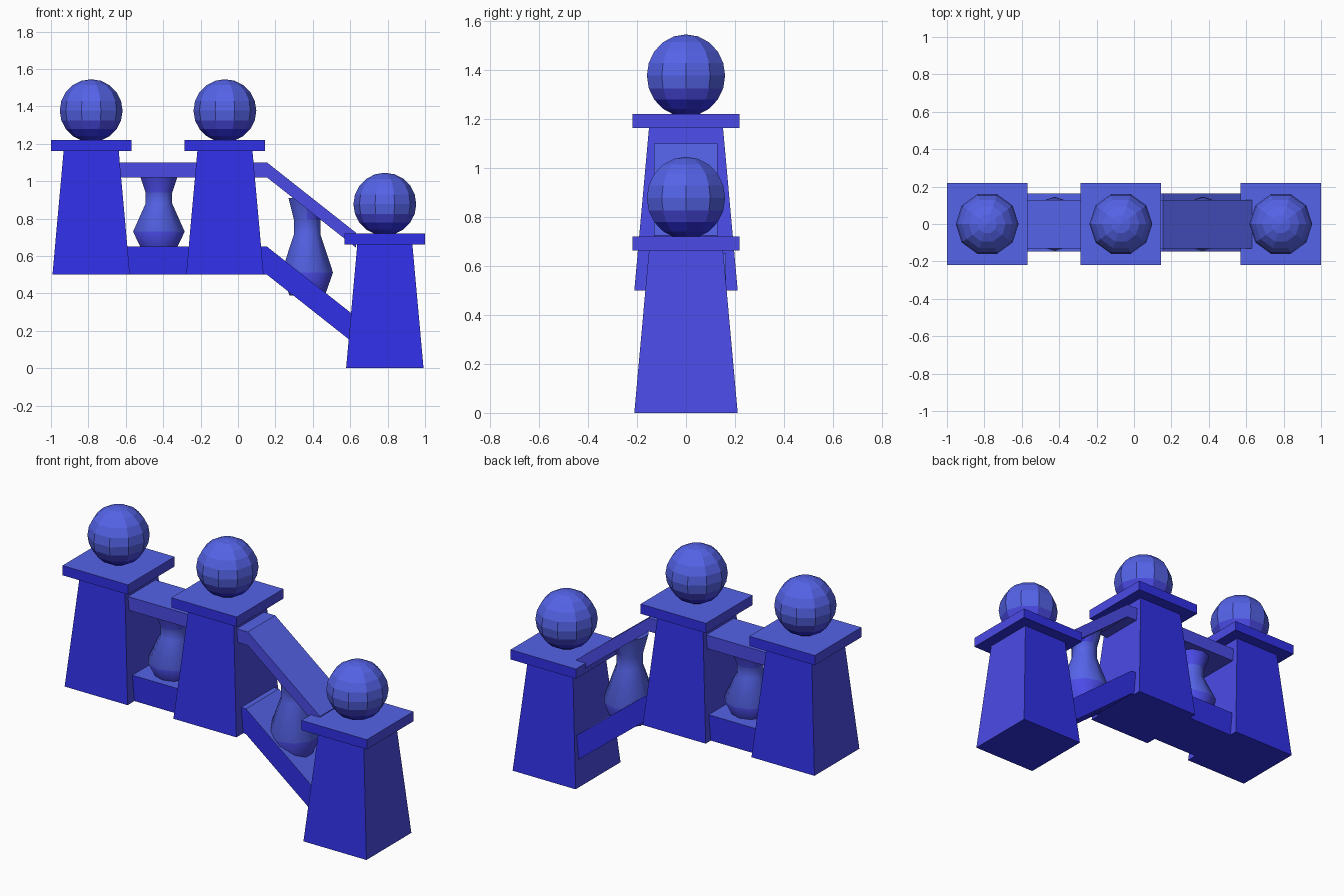
import bpy, bmesh, math
from mathutils import Matrix

if "Cube" in bpy.data.objects:
    bpy.data.objects.remove(bpy.data.objects["Cube"])


def make_mat(name, rgb):
    m = bpy.data.materials.new(name)
    m.diffuse_color = (*rgb, 1.0)
    m.use_nodes = True
    m.node_tree.nodes["Principled BSDF"].inputs["Base Color"].default_value = m.diffuse_color
    return m


MATS = [
    make_mat("deep_blue", (0.03, 0.03, 0.80)),     # front, back, underside
    make_mat("violet_blue", (0.07, 0.07, 0.80)),   # left and right sides
    make_mat("sky_blue", (0.09, 0.125, 0.80)),     # tops, balls, balusters
]


def by_direction(n):
    if n.z > 0.4:
        return 2
    return 1 if abs(n.x) > 0.7 else 0


def by_height(n):
    """Round parts: lighter above, deeper on the undersides."""
    if n.z > -0.3:
        return 2
    return 1 if n.z > -0.6 else 0


def finish(bm, name, rule, smooth=False):
    bmesh.ops.recalc_face_normals(bm, faces=bm.faces[:])
    bm.normal_update()
    for f in bm.faces:
        f.material_index = rule(f.normal)
        f.smooth = smooth and len(f.verts) == 4
    me = bpy.data.meshes.new(name)
    bm.to_mesh(me)
    bm.free()
    for m in MATS:
        me.materials.append(m)
    ob = bpy.data.objects.new(name, me)
    bpy.context.collection.objects.link(ob)
    return ob


def frustum(name, x, z0, z1, h0, h1):
    """Square block, half width h0 at the bottom and h1 at the top."""
    bm = bmesh.new()
    bmesh.ops.create_cube(bm, size=2)
    for v in bm.verts:
        h, z = (h1, z1) if v.co.z > 0 else (h0, z0)
        v.co = (x + v.co.x * h, v.co.y * (h + 0.004), z)
    finish(bm, name, by_direction)


def ball(name, x, z, r):
    bm = bmesh.new()
    turn = Matrix.Rotation(math.pi / 2, 4, "Z")
    bmesh.ops.create_uvsphere(bm, u_segments=10, v_segments=10, radius=r,
                              matrix=Matrix.Translation((x, 0, z)) @ turn)
    finish(bm, name, by_height)


def rail(name, z0, z1, y0, y1, rule):
    """Side outline, level then sloping down, extruded across y."""
    xs = [(-0.72, 0), (0.155, 0), (0.63, -0.375)]
    pts = [(x, z0 + d) for x, d in xs] + [(x, z1 + d) for x, d in reversed(xs)]
    bm = bmesh.new()
    rings = [[bm.verts.new((x, y, z)) for x, z in pts] for y in (y0, y1)]
    for r in rings:
        bm.faces.new((r[0], r[1], r[4], r[5]))
        bm.faces.new((r[1], r[2], r[3], r[4]))
    for i in range(6):
        j = (i + 1) % 6
        bm.faces.new((rings[0][i], rings[0][j], rings[1][j], rings[1][i]))
    finish(bm, name, rule)


def baluster(name, x, z, stretch):
    profile = [(0.10, 0), (0.145, 0.09), (0.075, 0.24), (0.075, 0.30), (0.105, 0.385)]
    bm = bmesh.new()
    rings = []
    for r, h in profile:
        ring = []
        for k in range(10):
            a = math.radians(18 + 36 * k)
            px = x + r * math.cos(a)
            # Keep the top inside the rail, also where it slopes
            top = 1.05 - 0.79 * max(0, px - 0.155)
            ring.append(bm.verts.new((px, r * math.sin(a), min(z + h * stretch, top))))
        rings.append(ring)
    for a, b in zip(rings, rings[1:]):
        for i in range(10):
            j = (i + 1) % 10
            bm.faces.new((a[i], a[j], b[j], b[i]))
    bm.faces.new(rings[0])
    bm.faces.new(rings[-1])
    finish(bm, name, by_height, smooth=True)


# Three tapered posts with caps and balls
for label, x, z in (("left", -0.785, 0.5), ("middle", -0.07, 0.5), ("lower", 0.785, 0.0)):
    frustum(label + "_post", x, z, z + 0.665, 0.207, 0.147)
    frustum(label + "_cap", x, z + 0.662, z + 0.72, 0.215, 0.215)
    ball(label + "_ball", x, z + 0.877, 0.168)

# Rails running level, then down the slope
rail("top_rail", 1.02, 1.10, -0.13, 0.128, lambda n: 2 if n.z > 0.4 else 1)
rail("bottom_rail", 0.50, 0.65, -0.147, 0.163, by_direction)

# Turned balusters, the lower one stretched
baluster("level_baluster", -0.423, 0.64, 1.0)
baluster("slope_baluster", 0.37, 0.39, 1.35)
